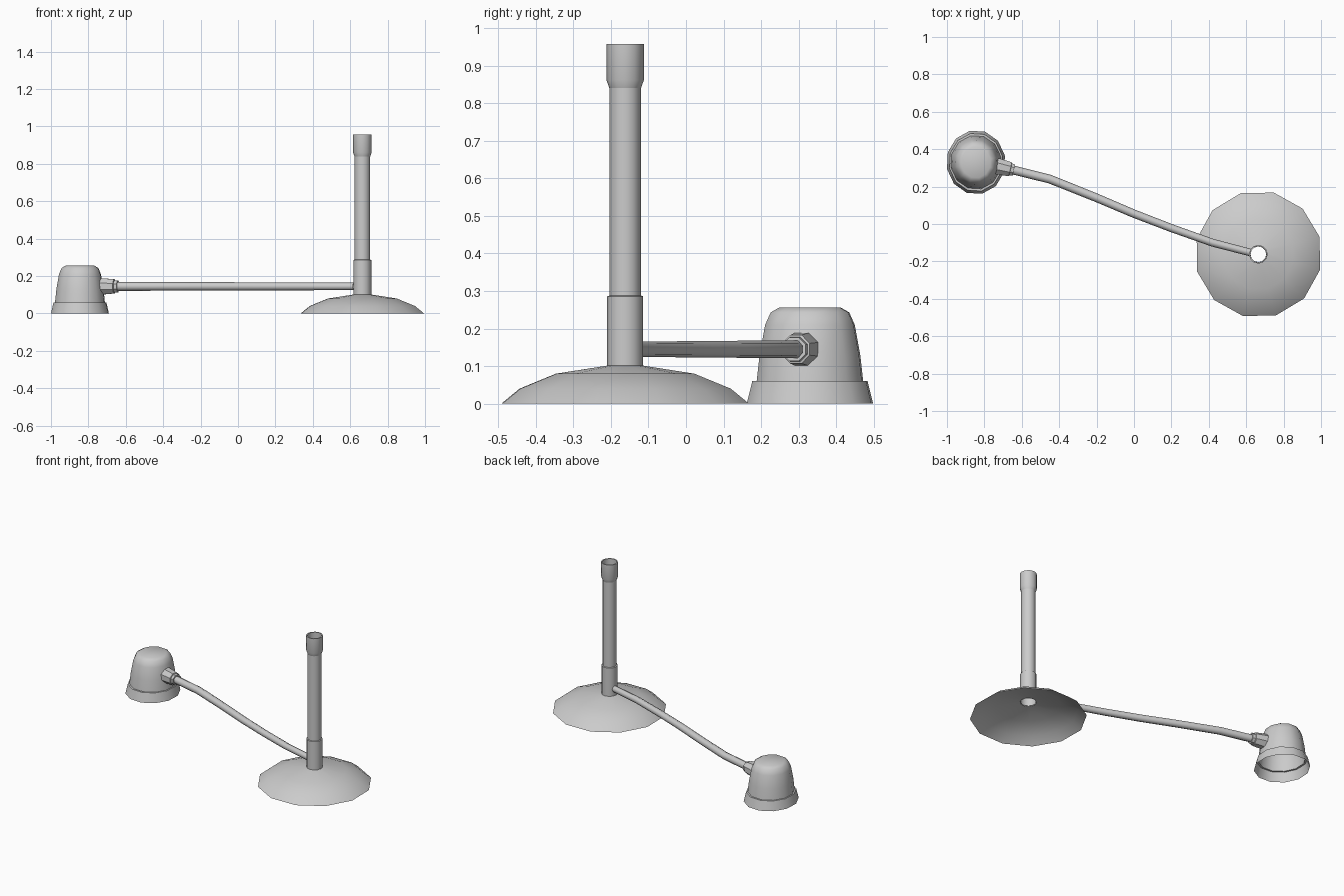
import bpy, bmesh, math
from mathutils import Vector, Matrix

if "Cube" in bpy.data.objects:
    bpy.data.objects.remove(bpy.data.objects["Cube"])


def finish(bm, name, matrix, angle):
    bmesh.ops.recalc_face_normals(bm, faces=bm.faces)
    me = bpy.data.meshes.new(name)
    bm.to_mesh(me)
    bm.free()
    ob = bpy.data.objects.new(name, me)
    ob.matrix_world = matrix
    bpy.context.collection.objects.link(ob)
    bpy.ops.object.select_all(action='DESELECT')
    ob.select_set(True)
    bpy.context.view_layer.objects.active = ob
    bpy.ops.object.shade_smooth_by_angle(angle=math.radians(angle))
    return ob


def lathe(name, profile, sides, matrix, phase=0.0, cap=False, angle=35, sx=1.0):
    """Spin a (radius, z) profile into a hollow shell."""
    bm = bmesh.new()
    rings = []
    for r, z in profile:
        ring = []
        for i in range(sides):
            a = math.radians(phase) + 2 * math.pi * i / sides
            ring.append(bm.verts.new((sx * r * math.cos(a), r * math.sin(a), z)))
        rings.append(ring)
    for a, b in zip(rings, rings[1:]):
        for i in range(sides):
            j = (i + 1) % sides
            bm.faces.new((a[i], a[j], b[j], b[i]))
    if cap:
        bm.faces.new(rings[-1])
    return finish(bm, name, matrix, angle)


at_base = Matrix.Translation((0.665, -0.162, 0))
at_head = Matrix.Translation((-0.845, 0.33, 0))

# Shallow domed foot, open underneath with a hole for the pole
lathe("base", [(0.34, 0), (0.29, 0.04), (0.19, 0.08), (0.045, 0.102)],
      12, at_base, phase=16)

# Hollow pole with lower collar and flared top sleeve
lathe("pole_collar", [(0.048, 0.10), (0.048, 0.286), (0.042, 0.288)], 12, at_base)
lathe("pole", [(0.042, 0.286), (0.042, 0.84)], 12, at_base)
lathe("pole_sleeve", [(0.042, 0.84), (0.05, 0.862), (0.05, 0.958), (0.043, 0.958),
                      (0.043, 0.86)], 12, at_base)

# Lamp shade: flared rim band below a rounded cup
lathe("shade_rim", [(0.172, 0), (0.157, 0.06), (0.145, 0.06)],
      12, at_head, phase=12, sx=0.92)
lathe("shade", [(0.145, 0.06), (0.137, 0.13), (0.122, 0.21), (0.107, 0.243), (0.084, 0.256)],
      12, at_head, phase=12, cap=True, angle=50, sx=0.94)

# Tapered octagonal socket between shade and arm
start, end = Vector((-0.745, 0.312, 0.145)), Vector((-0.642, 0.288, 0.145))
axis = end - start
length = axis.length
m = Matrix.Translation(start) @ axis.to_track_quat('Z', 'Y').to_matrix().to_4x4()
lathe("arm_socket", [(0.047, 0), (0.047, 0.02), (0.041, length - 0.02),
                     (0.035, length - 0.018), (0.034, length), (0.025, length),
                     (0.025, length - 0.03)], 8, m, phase=22.5)

# Long gently S-curved arm
path = [(0.62, -0.152), (0.42, -0.1), (0.2, -0.022), (0, 0.055), (-0.2, 0.14),
        (-0.45, 0.24), (-0.7, 0.302)]
pts = [Vector((x, y, 0.145)) for x, y in path]
bm = bmesh.new()
rings = []
for k, p in enumerate(pts):
    t = (pts[min(k + 1, len(pts) - 1)] - pts[max(k - 1, 0)]).normalized()
    side = t.cross(Vector((0, 0, 1)))
    r = 0.02 + 0.004 * k / (len(pts) - 1)
    rings.append([bm.verts.new(p + r * (math.cos(a) * side + math.sin(a) * Vector((0, 0, 1))))
                  for a in (math.pi * i / 4 for i in range(8))])
for a, b in zip(rings, rings[1:]):
    for i in range(8):
        j = (i + 1) % 8
        bm.faces.new((a[i], a[j], b[j], b[i]))
finish(bm, "arm", Matrix(), 50)
